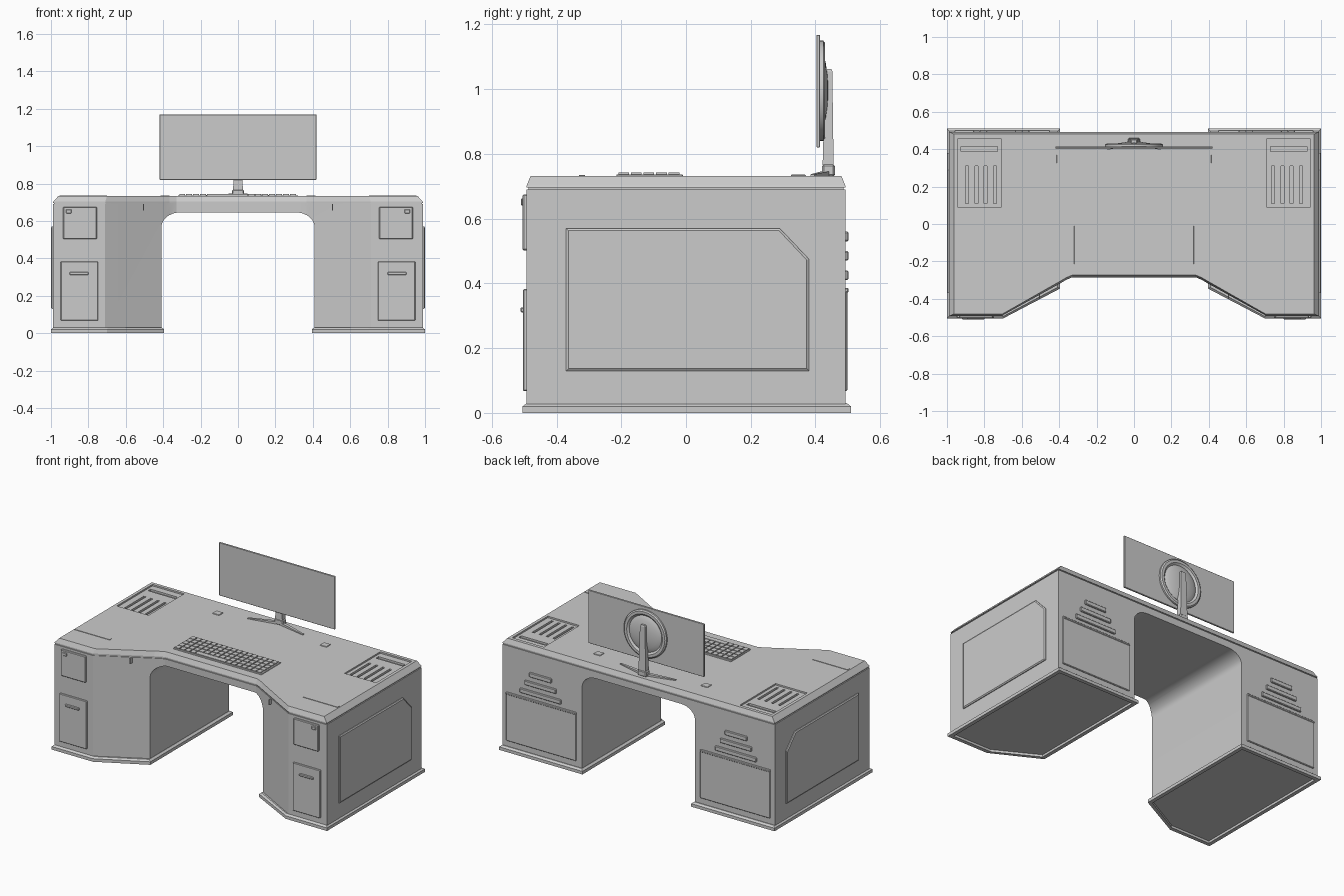
import bpy, bmesh, math
from mathutils import Matrix

if "Cube" in bpy.data.objects:
    bpy.data.objects.remove(bpy.data.objects["Cube"])

SIDES = ((1, "right"), (-1, "left"))


def finish(name, bm):
    bmesh.ops.recalc_face_normals(bm, faces=bm.faces)
    me = bpy.data.meshes.new(name)
    bm.to_mesh(me)
    bm.free()
    ob = bpy.data.objects.new(name, me)
    bpy.context.collection.objects.link(ob)
    return ob


def loft(name, rings, s=1):
    """Skin a stack of closed 3D rings and cap both ends; s=-1 mirrors in x."""
    bm = bmesh.new()
    rs = [[bm.verts.new((s * x, y, z)) for x, y, z in r] for r in rings]
    n = len(rs[0])
    for a, b in zip(rs, rs[1:]):
        for i in range(n):
            j = (i + 1) % n
            bm.faces.new((a[i], a[j], b[j], b[i]))
    bm.faces.new(rs[0])
    bm.faces.new(rs[-1])
    return finish(name, bm)


def boxes(name, spans, s=1, bevel=0):
    """One object from boxes given as x0, x1, y0, y1, z0, z1."""
    bm = bmesh.new()
    for x0, x1, y0, y1, z0, z1 in spans:
        m = Matrix.Translation((s * (x0 + x1) / 2, (y0 + y1) / 2, (z0 + z1) / 2))
        m = m @ Matrix.Diagonal((x1 - x0, y1 - y0, z1 - z0, 1))
        bmesh.ops.create_cube(bm, size=1, matrix=m)
    if bevel:
        bmesh.ops.bevel(bm, geom=bm.edges[:], offset=bevel, segments=1, affect='EDGES')
    return finish(name, bm)


def cut(ob, cutter):
    mod = ob.modifiers.new("cut", 'BOOLEAN')
    mod.operation = 'DIFFERENCE'
    mod.solver = 'EXACT'
    mod.object = cutter
    bpy.context.view_layer.objects.active = ob
    bpy.ops.object.modifier_apply(modifier=mod.name)
    bpy.data.objects.remove(cutter)


def smooth(ob, angle=30):
    bpy.ops.object.select_all(action='DESELECT')
    ob.select_set(True)
    bpy.context.view_layer.objects.active = ob
    bpy.ops.object.shade_smooth_by_angle(angle=math.radians(angle))


def at_z(outline, z):
    return [(x, y, z) for x, y in outline]


def desk_outline(dx=0, dy=0):
    half = [(0.33, -0.285 + dy), (0.365, -0.30 + dy), (0.39, -0.315 + dy),
            (0.71 - dx * 0.3, -0.492 + dy), (0.99 - dx, -0.492 + dy), (0.99 - dx, 0.492 - dy)]
    return half + [(-x, y) for x, y in reversed(half)]


# Desk body with rounded knee tunnel
body = loft("desk_body", [at_z(desk_outline(), 0.02), at_z(desk_outline(), 0.69),
                          at_z(desk_outline(0.006, 0.006), 0.69),
                          at_z(desk_outline(0.006, 0.006), 0.699)])
arch = [(0.41, -0.1)]
for i in range(11):
    a = math.radians(9 * i)
    arch.append((0.31 + 0.10 * math.cos(a), 0.565 + 0.08 * math.sin(a)))
arch += [(-x, z) for x, z in reversed(arch)]
cut(body, loft("tunnel_cutter", [[(x, y, z) for x, z in arch] for y in (-0.8, 0.8)]))
smooth(body, 20)

# Desk top with sloped rim, recessed vent trays and slots
top = loft("desk_top", [at_z(desk_outline(), 0.697), at_z(desk_outline(0.003, 0), 0.703),
                        at_z(desk_outline(0.028, 0.012), 0.732)])
for s, side in SIDES:
    cut(top, boxes("tray_cutter", [(0.712, 0.942, 0.088, 0.458, 0.722, 0.8)], s))
    slots = [(x, x + 0.016, 0.11, 0.31, 0.710, 0.8) for x in (0.735, 0.785, 0.835, 0.885)]
    slots.append((0.73, 0.925, 0.388, 0.414, 0.710, 0.8))
    cut(top, boxes("slot_cutter", slots, s))


def pedestal(d, z):
    return at_z([(1 - d, -0.505 + d), (0.70 - d * 0.3, -0.505 + d), (0.395 + d, -0.345 + d * 0.5),
                 (0.395 + d, 0.51 - d), (1 - d, 0.51 - d)], z)


def side_panel(d, x):
    return [(x, y, z) for y, z in ((-0.37 + d, 0.13 + d), (0.38 - d, 0.13 + d),
                                   (0.38 - d, 0.475 - d * 0.4), (0.29 - d * 0.4, 0.57 - d),
                                   (-0.37 + d, 0.57 - d))]


for s, side in SIDES:
    # Plinth with hollow underside
    loft(side + "_plinth", [pedestal(0.025, 0.015), pedestal(0.025, 0), pedestal(0, 0),
                            pedestal(0, 0.02), pedestal(0.013, 0.03)], s)
    # Chamfered side panel
    loft(side + "_side_panel", [side_panel(0, 0.985), side_panel(0, 0.995),
                                side_panel(0.007, 1.0)], s)
    # Front drawer, door and pulls
    boxes(side + "_upper_drawer", [(0.755, 0.935, -0.505, -0.48, 0.502, 0.675)], s, 0.004)
    boxes(side + "_drawer_pull", [(0.89, 0.92, -0.51, -0.50, 0.64, 0.662)], s, 0.003)
    boxes(side + "_lower_door", [(0.748, 0.948, -0.503, -0.48, 0.067, 0.382)], s, 0.003)
    boxes(side + "_door_handle", [(0.80, 0.90, -0.511, -0.495, 0.31, 0.326)], s, 0.003)
    # Back panel and stepped vent slats
    boxes(side + "_back_panel", [(0.45, 0.96, 0.48, 0.499, 0.067, 0.382)], s, 0.004)
    boxes(side + "_back_lip", [(0.45, 0.96, 0.48, 0.502, 0.372, 0.386)], s, 0.003)
    boxes(side + "_back_slats", [(0.71 - w, 0.71 + w, 0.48, 0.502, z, z + 0.03)
                                 for w, z in ((0.15, 0.41), (0.115, 0.47), (0.08, 0.53))], s, 0.004)
    # Raised accents on the top and hook under the front edge
    boxes(side + "_top_accent", [(0.70, 0.955, -0.331, -0.312, 0.725, 0.735)], s)
    boxes(side + "_cable_cap", [(0.365, 0.415, 0.325, 0.37, 0.725, 0.736)], s, 0.002)
    boxes(side + "_hook", [(0.502, 0.508, -0.40, -0.36, 0.655, 0.69)], s)

# Keyboard
boxes("keyboard_base", [(-0.32, 0.32, -0.215, -0.01, 0.728, 0.737)], 1, 0.002)
keys = []
for r in range(5):
    y = -0.209 + r * 0.0389
    for c in range(17):
        x = -0.314 + c * 0.037
        if r == 0 and 4 <= c <= 9:
            continue
        keys.append((x, x + 0.031, y, y + 0.033, 0.735, 0.743))
keys.append((-0.166, 0.050, -0.209, -0.176, 0.735, 0.743))
boxes("keyboard_keys", keys)

# Monitor screen
boxes("monitor_screen", [(-0.42, 0.42, 0.403, 0.414, 0.82, 1.168)], 1, 0.002)


def rect(x, y0, y1, z):
    return [(-x, y0, z), (x, y0, z), (x, y1, z), (-x, y1, z)]


# Round back housing with ring groove and hub
profile = [(0.155, 0.410), (0.155, 0.424), (0.147, 0.430), (0.130, 0.430), (0.122, 0.424),
           (0.118, 0.420), (0.110, 0.424), (0.09, 0.431), (0.05, 0.437), (0.02, 0.439)]
N = 40
housing = loft("monitor_back_ring", [[(r * math.cos(2 * math.pi * i / N), y,
                                       0.995 + r * math.sin(2 * math.pi * i / N))
                                      for i in range(N)] for r, y in profile])
smooth(housing)

# Stand column, foot and splayed legs
loft("stand_column", [rect(0.026, 0.422, 0.456, 0.765), rect(0.018, 0.430, 0.452, 1.055),
                      rect(0.014, 0.433, 0.449, 1.062)])
boxes("stand_foot", [(-0.032, 0.032, 0.42, 0.46, 0.73, 0.768)], 1, 0.006)
for s, side in SIDES:
    loft(side + "_stand_leg", [at_z([(0, 0.425), (0.2, 0.385), (0.2, 0.397), (0, 0.45)], 0.73),
                               [(0, 0.425, 0.748), (0.2, 0.385, 0.737),
                                (0.2, 0.397, 0.737), (0, 0.45, 0.748)]], s)
